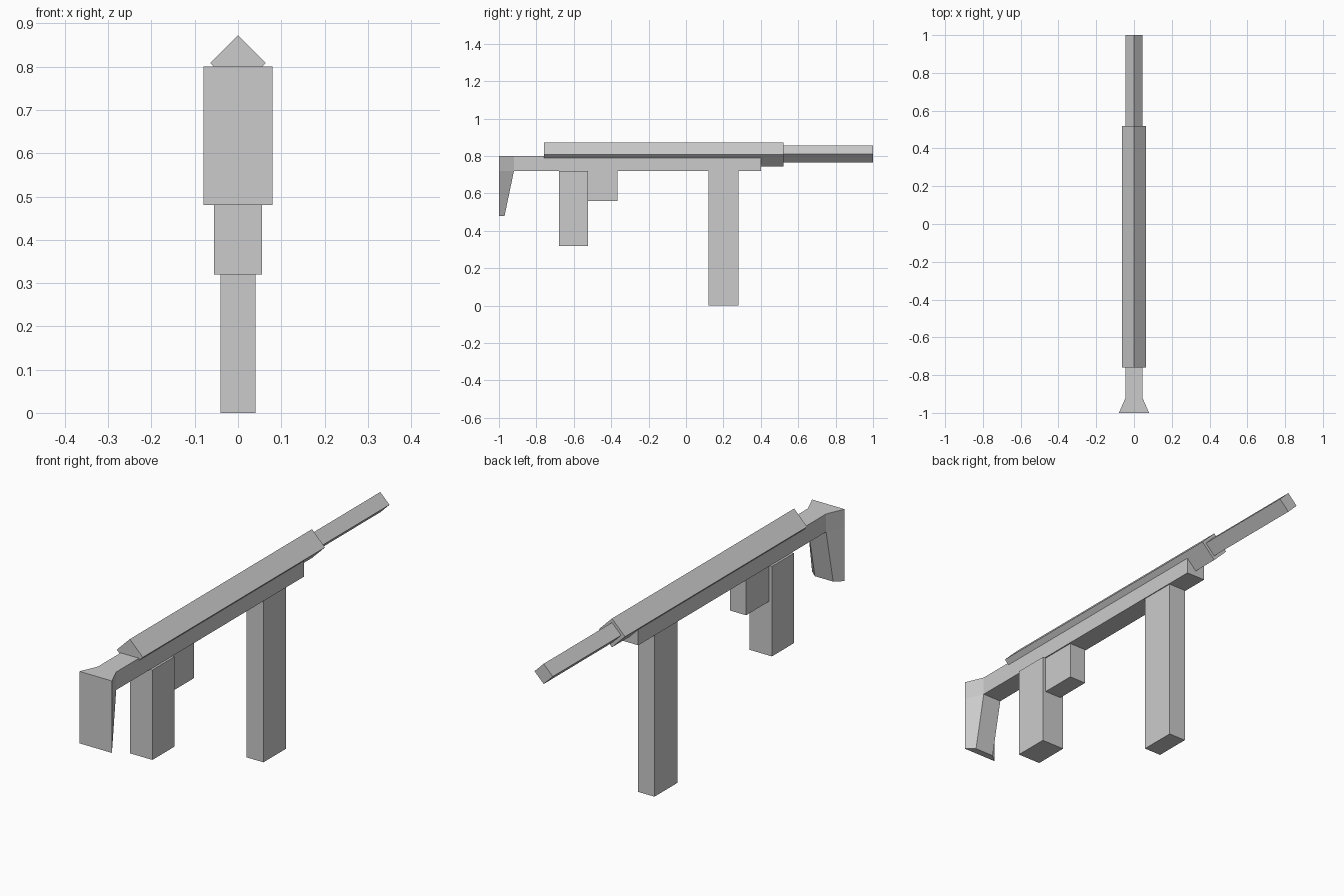
import bpy, bmesh
from math import radians
from mathutils import Matrix, Vector

if "Cube" in bpy.data.objects:
    bpy.data.objects.remove(bpy.data.objects["Cube"])


def finish(bm, name):
    bmesh.ops.recalc_face_normals(bm, faces=bm.faces)
    me = bpy.data.meshes.new(name)
    bm.to_mesh(me)
    bm.free()
    ob = bpy.data.objects.new(name, me)
    bpy.context.collection.objects.link(ob)
    return ob


def box_bm(hx, y0, y1, z0, z1):
    bm = bmesh.new()
    m = (Matrix.Translation((0, (y0 + y1) / 2, (z0 + z1) / 2))
         @ Matrix.Diagonal((2 * hx, y1 - y0, z1 - z0, 1)))
    bmesh.ops.create_cube(bm, size=1, matrix=m)
    return bm


def extrude_face(bm, direction, test):
    """Pull the face pointing along direction out into a new segment."""
    bm.normal_update()
    face = next(f for f in bm.faces
                if f.normal.dot(direction) > 0.9 and test(f.calc_center_median()))
    new = bmesh.ops.extrude_face_region(bm, geom=[face])["geom"]
    bmesh.ops.delete(bm, geom=[face], context='FACES_ONLY')
    return [v for v in new if isinstance(v, bmesh.types.BMVert)]


def diamond_tube(name, r, y0, y1, z):
    bm = bmesh.new()
    m = (Matrix.Translation((0, (y0 + y1) / 2, z))
         @ Matrix.Rotation(radians(90), 4, 'X'))
    bmesh.ops.create_cone(bm, cap_ends=True, segments=4, radius1=r,
                          radius2=r, depth=y1 - y0, matrix=m)
    return finish(bm, name)


# Long body with flared, drooping shoulder stock
bm = box_bm(0.045, -0.92, 0.40, 0.72, 0.80)
for v in extrude_face(bm, Vector((0, -1, 0)), lambda c: True):
    v.co.y = -1.0
    v.co.x *= 0.08 / 0.045
for v in extrude_face(bm, Vector((0, 0, -1)), lambda c: c.y < -0.9):
    v.co.z = 0.48
    if v.co.y > -0.95:
        v.co.y = -0.97
finish(bm, "body_and_stock")

# Blocks hanging below the body: half width, y range, bottom
for name, hx, y0, y1, z0 in (
        ("rear_grip", 0.055, -0.68, -0.525, 0.32),
        ("trigger_block", 0.04, -0.525, -0.365, 0.56),
        ("front_leg", 0.041, 0.12, 0.28, 0.0)):
    finish(box_bm(hx, y0, y1, z0, 0.72), name)

# Four-sided receiver tube and thinner barrel
diamond_tube("receiver_tube", 0.064, -0.76, 0.52, 0.809)
diamond_tube("barrel", 0.045, 0.52, 1.0, 0.81)
